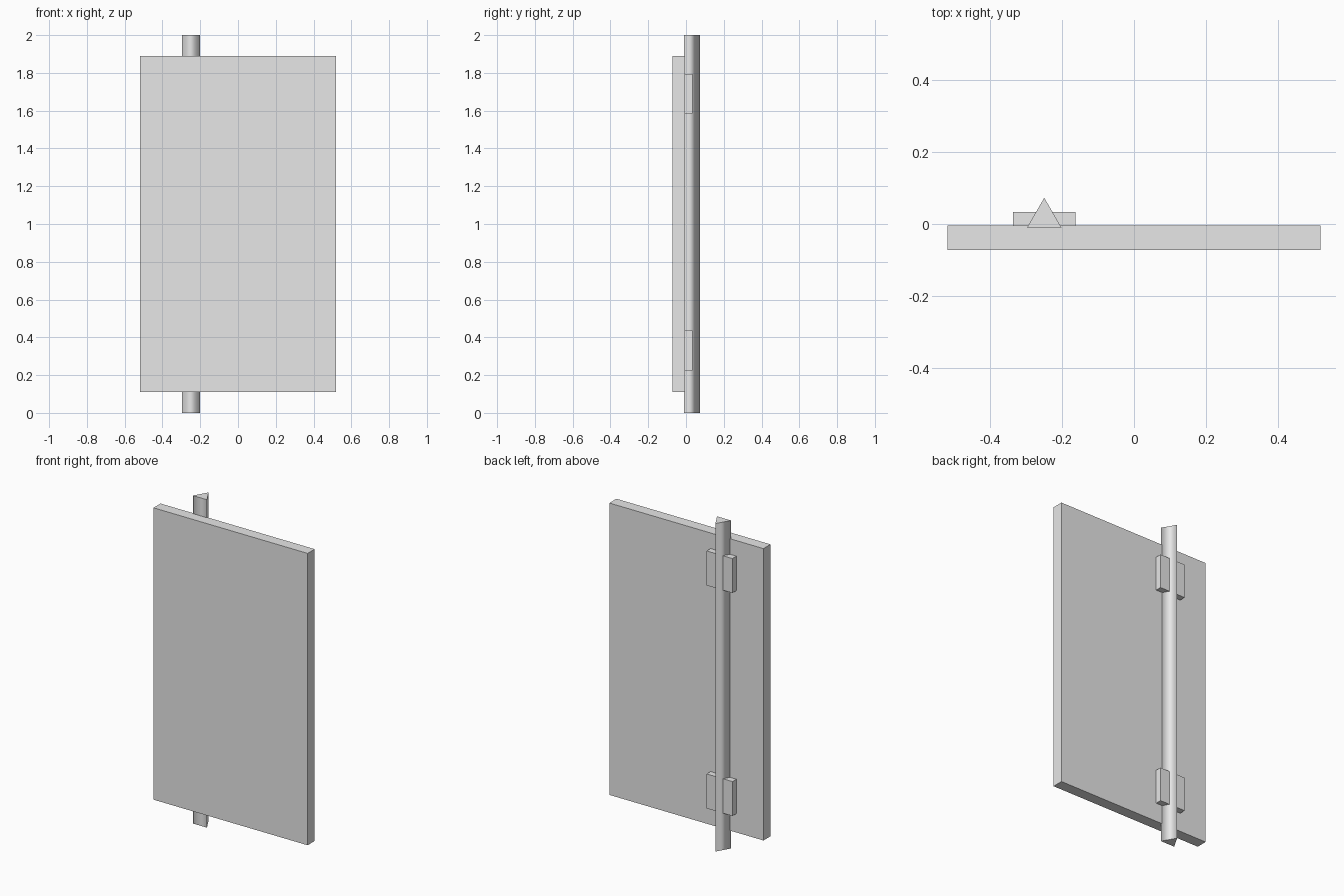
import bpy
from math import radians

cube = bpy.data.objects.get("Cube")
if cube:
    bpy.data.objects.remove(cube, do_unlink=True)

# Single plain grey material
grey = bpy.data.materials.new("plain_grey")
grey.use_nodes = True
colour = (0.8, 0.8, 0.8, 1)
grey.diffuse_color = colour
bsdf = next(n for n in grey.node_tree.nodes if n.type == 'BSDF_PRINCIPLED')
bsdf.inputs["Base Color"].default_value = colour


def finish(name):
    ob = bpy.context.object
    ob.name = name
    ob.data.materials.append(grey)
    return ob


def box(name, centre, size):
    bpy.ops.mesh.primitive_cube_add(size=1, location=centre)
    ob = finish(name)
    ob.scale = size
    bpy.ops.object.transform_apply(location=False, rotation=False, scale=True)
    return ob


ROD_X = -0.25

# Flat board
box("panel", (0, -0.038, 1), (1.04, 0.068, 1.78))

# Three-sided rod behind the board, point facing back, smooth sides and flat ends
bpy.ops.mesh.primitive_cylinder_add(vertices=3, radius=0.055, depth=2,
                                    location=(ROD_X, 0.018, 1))
rod = finish("rod")
top = max(rod.data.vertices, key=lambda v: v.co.y)
if top.co.y < 0.05:
    rod.rotation_euler.z = radians(180)
for face in rod.data.polygons:
    face.use_smooth = abs(face.normal.z) < 0.5

# Brackets that hold the rod to the board
for name, z in (("lower_bracket", 0.33), ("upper_bracket", 1.69)):
    box(name, (ROD_X, 0.014, z), (0.174, 0.04, 0.21))
